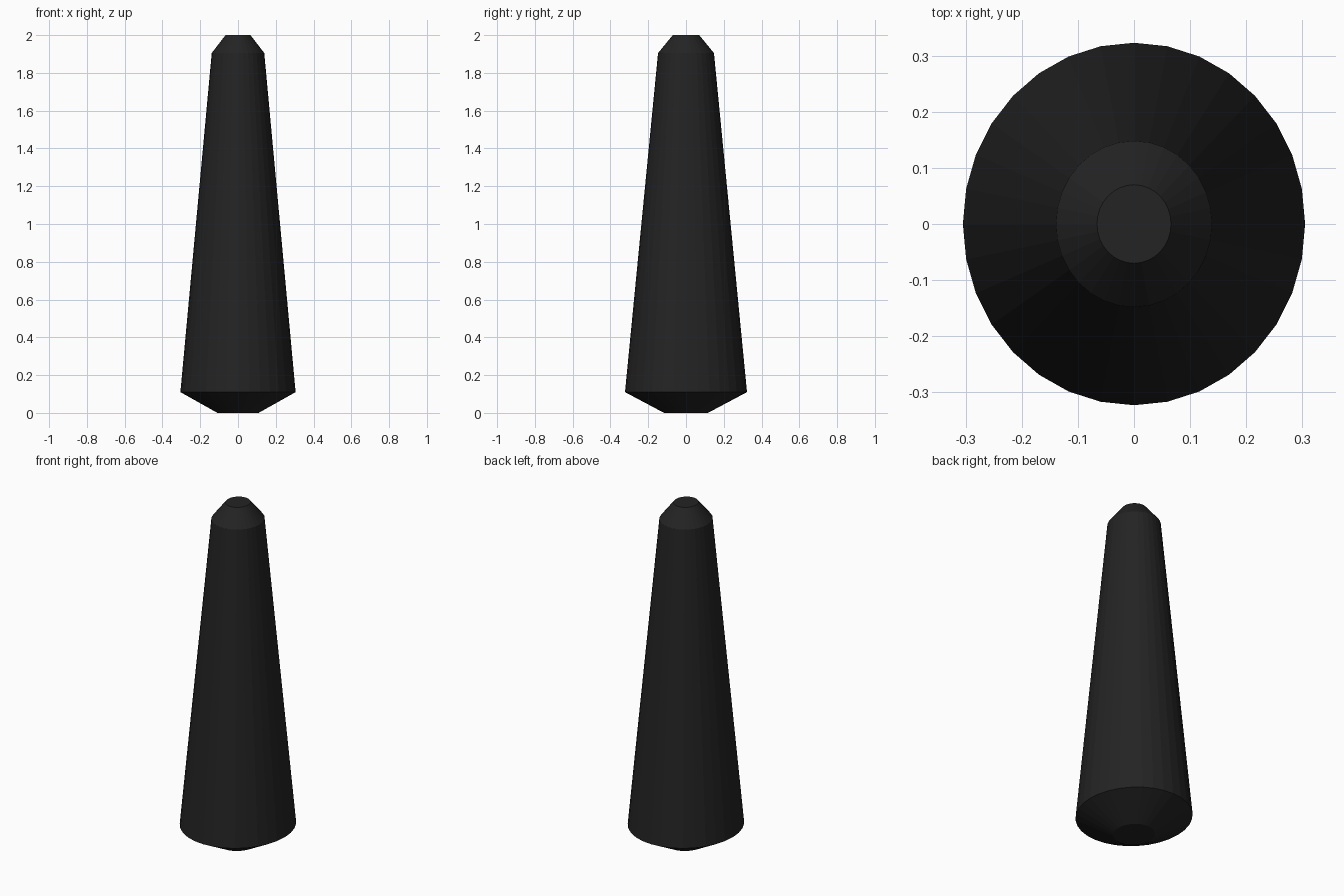
import bpy, bmesh
from math import cos, sin, tau

if "Cube" in bpy.data.objects:
    bpy.data.objects.remove(bpy.data.objects["Cube"])

SIDES = 32
# Profile rings: x radius, y radius, height
PROFILE = [(0.109, 0.116, 0.0), (0.305, 0.323, 0.11),
           (0.139, 0.148, 1.905), (0.066, 0.07, 2.0)]

# Tapered post with chamfered ends
bm = bmesh.new()
rings = [[bm.verts.new((rx * cos(tau * i / SIDES), ry * sin(tau * i / SIDES), z))
          for i in range(SIDES)] for rx, ry, z in PROFILE]
for low, high in zip(rings, rings[1:]):
    for i in range(SIDES):
        j = (i + 1) % SIDES
        bm.faces.new((low[i], low[j], high[j], high[i]))

# End caps
bm.faces.new(rings[0][::-1])
bm.faces.new(rings[-1])

mesh = bpy.data.meshes.new("tapered_post")
bm.to_mesh(mesh)
bm.free()
post = bpy.data.objects.new("tapered_post", mesh)
bpy.context.collection.objects.link(post)

# Near-black finish
black = bpy.data.materials.new("black")
black.diffuse_color = (0.017, 0.017, 0.017, 1)
black.use_nodes = True
black.node_tree.nodes["Principled BSDF"].inputs["Base Color"].default_value = black.diffuse_color
mesh.materials.append(black)
